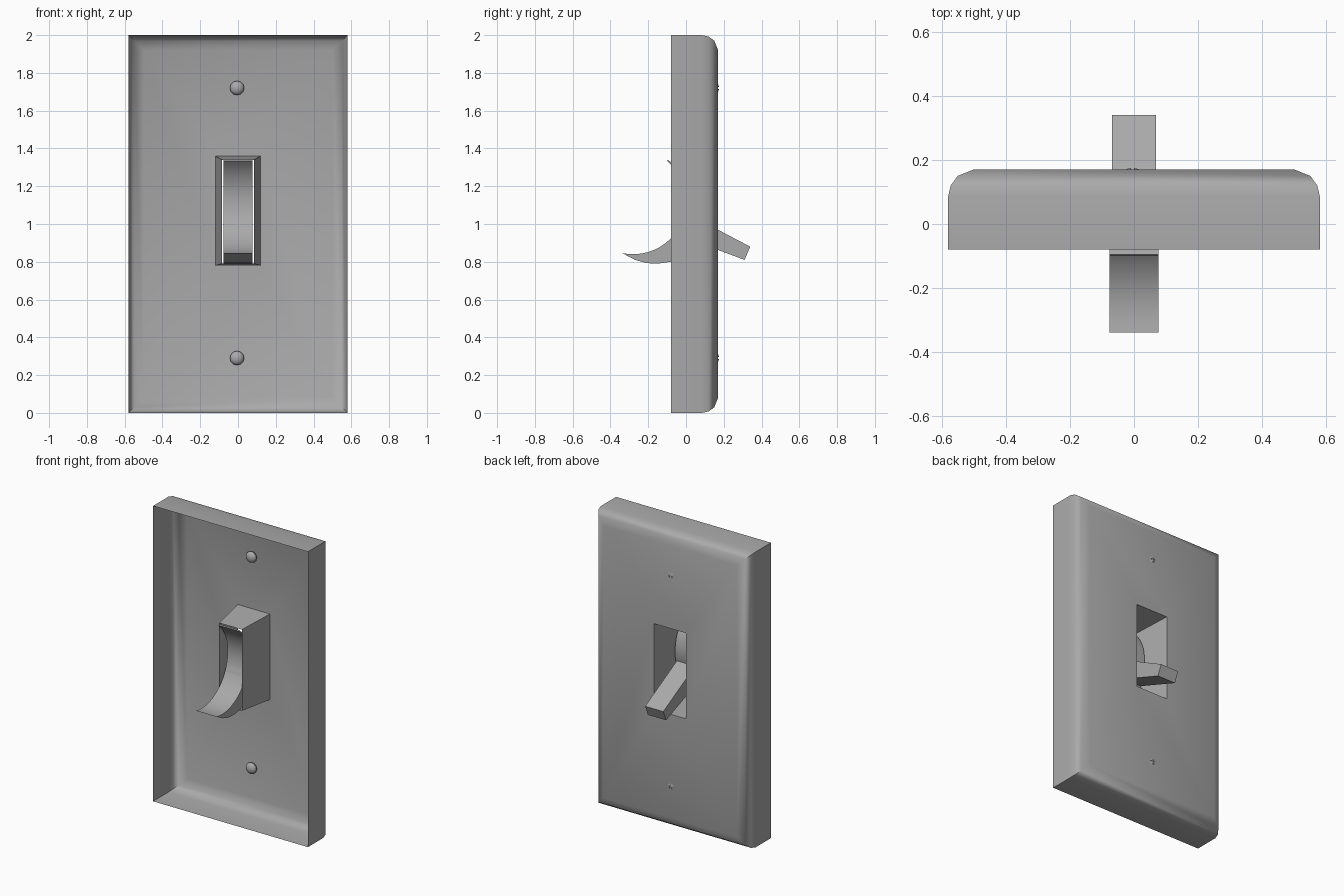
import bpy, bmesh, math
from mathutils import Vector

cube = bpy.data.objects.get("Cube")
if cube:
    bpy.data.objects.remove(cube, do_unlink=True)

GREY = (0.4, 0.4, 0.4, 1.0)
grey = bpy.data.materials.new("plain grey")
grey.use_nodes = True
grey.diffuse_color = GREY
grey.node_tree.nodes["Principled BSDF"].inputs["Base Color"].default_value = GREY


def finish(name, bm, smooth=True, recalc=True):
    """Turn a bmesh into a named, shaded object."""
    if recalc:
        bmesh.ops.recalc_face_normals(bm, faces=bm.faces)
    mesh = bpy.data.meshes.new(name)
    bm.to_mesh(mesh)
    bm.free()
    obj = bpy.data.objects.new(name, mesh)
    bpy.context.collection.objects.link(obj)
    mesh.materials.append(grey)
    if smooth:
        bpy.ops.object.select_all(action="DESELECT")
        obj.select_set(True)
        bpy.context.view_layer.objects.active = obj
        bpy.ops.object.shade_smooth_by_angle(angle=math.radians(32))
    return obj


def loft(name, loops):
    """Skin rectangles given as (half width, bottom, top, y)."""
    bm = bmesh.new()
    rings = [[bm.verts.new((x, y, z)) for x, z in ((-w, b), (w, b), (w, t), (-w, t))]
             for w, b, t, y in loops]
    for r, s in zip(rings, rings[1:]):
        for i in range(4):
            j = (i + 1) % 4
            bm.faces.new((r[i], s[i], s[j], r[j]))
    return finish(name, bm, recalc=False)


def prism(name, profile, half_width):
    """Extrude a closed (y, z) side profile across x."""
    bm = bmesh.new()
    face = bm.faces.new([bm.verts.new((-half_width, y, z)) for y, z in profile])
    out = bmesh.ops.extrude_face_region(bm, geom=[face])
    moved = [v for v in out["geom"] if isinstance(v, bmesh.types.BMVert)]
    bmesh.ops.translate(bm, verts=moved, vec=Vector((2 * half_width, 0, 0)))
    return finish(name, bm)


# Hollow cover plate: open rim, rounded border, flat face and tapered opening
border = [(0, -0.08), (0, 0.085), (0.008, 0.12), (0.03, 0.15), (0.08, 0.17)]
loops = [(0.58 - i, i, 2 - i, y) for i, y in border]
loops += [(0.12, 0.78, 1.36, 0.17), (0.085, 0.79, 1.34, -0.08)]
loft("cover_plate", loops)


# Curved rocker: a thin arc that thickens into a hooked lower lip
def arc(radius, start, end, steps):
    angles = [math.radians(start + (end - start) * i / steps) for i in range(steps + 1)]
    return [(-0.28 + radius * math.cos(a), 1.12 + radius * math.sin(a)) for a in angles]


lip = [(-0.27, 0.81), (-0.21, 0.793), (-0.15, 0.79), (-0.08, 0.80), (-0.02, 0.86)]
prism("rocker", arc(0.28, 50, -102, 22) + lip + arc(0.288, -28, 50, 12), 0.077)

# Toggle lever
prism("toggle_lever", [(-0.003, 1.06), (0.34, 0.88), (0.31, 0.81), (-0.05, 0.945)], 0.068)

# Mounting screws with a cross recess
for label, z in (("upper", 1.72), ("lower", 0.29)):
    bm = bmesh.new()
    bmesh.ops.create_uvsphere(bm, u_segments=12, v_segments=8, radius=1)
    for v in bm.verts:
        x, y, h = v.co
        v.co = (-0.005 + 0.038 * x, 0.15 + 0.025 * h, z + 0.038 * y)
    screw = finish(label + "_screw", bm)
    for side, size in (("wide", (0.044, 0.02, 0.01)), ("tall", (0.01, 0.02, 0.044))):
        bm = bmesh.new()
        bmesh.ops.create_cube(bm, size=1)
        bmesh.ops.scale(bm, vec=size, verts=bm.verts)
        bmesh.ops.translate(bm, vec=(-0.005, 0.176, z), verts=bm.verts)
        cutter = finish(label + "_screw_" + side + "_cutter", bm, smooth=False)
        cutter.hide_render = True
        cutter.hide_viewport = True
        slot = screw.modifiers.new(side + "_slot", "BOOLEAN")
        slot.operation = "DIFFERENCE"
        slot.object = cutter
